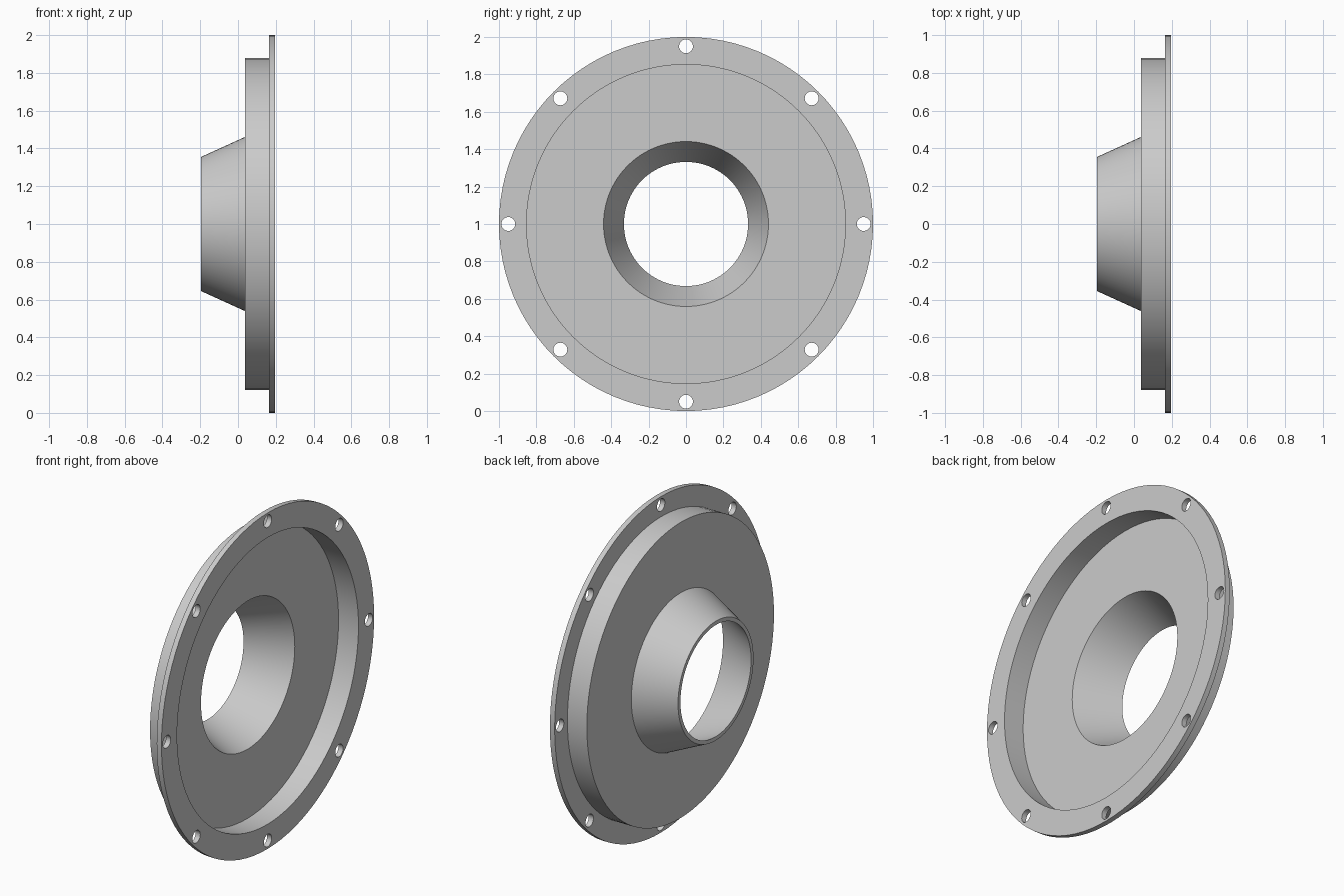
import bpy, bmesh, math
from mathutils import Matrix, Vector

cube = bpy.data.objects.get("Cube")
if cube:
    bpy.data.objects.remove(cube, do_unlink=True)

SEGMENTS = 96
HOLES = 8
CENTRE = Vector((0, 0, 1))

grey = bpy.data.materials.new("light_grey")
grey.use_nodes = True
colour = (0.6, 0.6, 0.6, 1)
grey.diffuse_color = colour
grey.node_tree.nodes["Principled BSDF"].inputs["Base Color"].default_value = colour


def make_object(name, bm):
    bmesh.ops.recalc_face_normals(bm, faces=bm.faces)
    mesh = bpy.data.meshes.new(name)
    bm.to_mesh(mesh)
    bm.free()
    mesh.materials.append(grey)
    obj = bpy.data.objects.new(name, mesh)
    bpy.context.collection.objects.link(obj)
    return obj


# Closed wall section (x, radius): flange, drum, conical neck, then back inside
section = [
    (0.196, 1.0), (0.165, 1.0), (0.165, 0.88), (0.037, 0.88),
    (0.037, 0.461), (-0.196, 0.355), (-0.196, 0.332),
    (0.065, 0.441), (0.065, 0.853), (0.196, 0.853),
]
bm = bmesh.new()
verts = [bm.verts.new((x, 0, 1 + r)) for x, r in section]
edges = [bm.edges.new((a, b)) for a, b in zip(verts, verts[1:] + verts[:1])]
bmesh.ops.spin(bm, geom=verts + edges, cent=CENTRE, axis=(1, 0, 0),
               angle=math.tau, steps=SEGMENTS, use_merge=True)
bmesh.ops.remove_doubles(bm, verts=bm.verts, dist=1e-5)
cover = make_object("flanged_cover", bm)

# Bolt hole cutters, evenly spaced round the flange
bm = bmesh.new()
for i in range(HOLES):
    a = math.tau * i / HOLES
    place = Matrix.Translation(
        CENTRE + Vector((0.18, 0.95 * math.cos(a), 0.95 * math.sin(a))))
    bmesh.ops.create_cone(bm, cap_ends=True, segments=32, radius1=0.037,
                          radius2=0.037, depth=0.1,
                          matrix=place @ Matrix.Rotation(math.pi / 2, 4, 'Y'))
cutter = make_object("bolt_hole_cutter", bm)
cutter.hide_render = True

# Cut the holes, then discard the cutter
cut = cover.modifiers.new("bolt_holes", 'BOOLEAN')
cut.operation = 'DIFFERENCE'
cut.solver = 'EXACT'
cut.object = cutter
bpy.ops.object.select_all(action='DESELECT')
bpy.context.view_layer.objects.active = cover
cover.select_set(True)
bpy.ops.object.modifier_apply(modifier=cut.name)
bpy.data.objects.remove(cutter, do_unlink=True)

bpy.ops.object.shade_smooth_by_angle(angle=math.radians(20))
